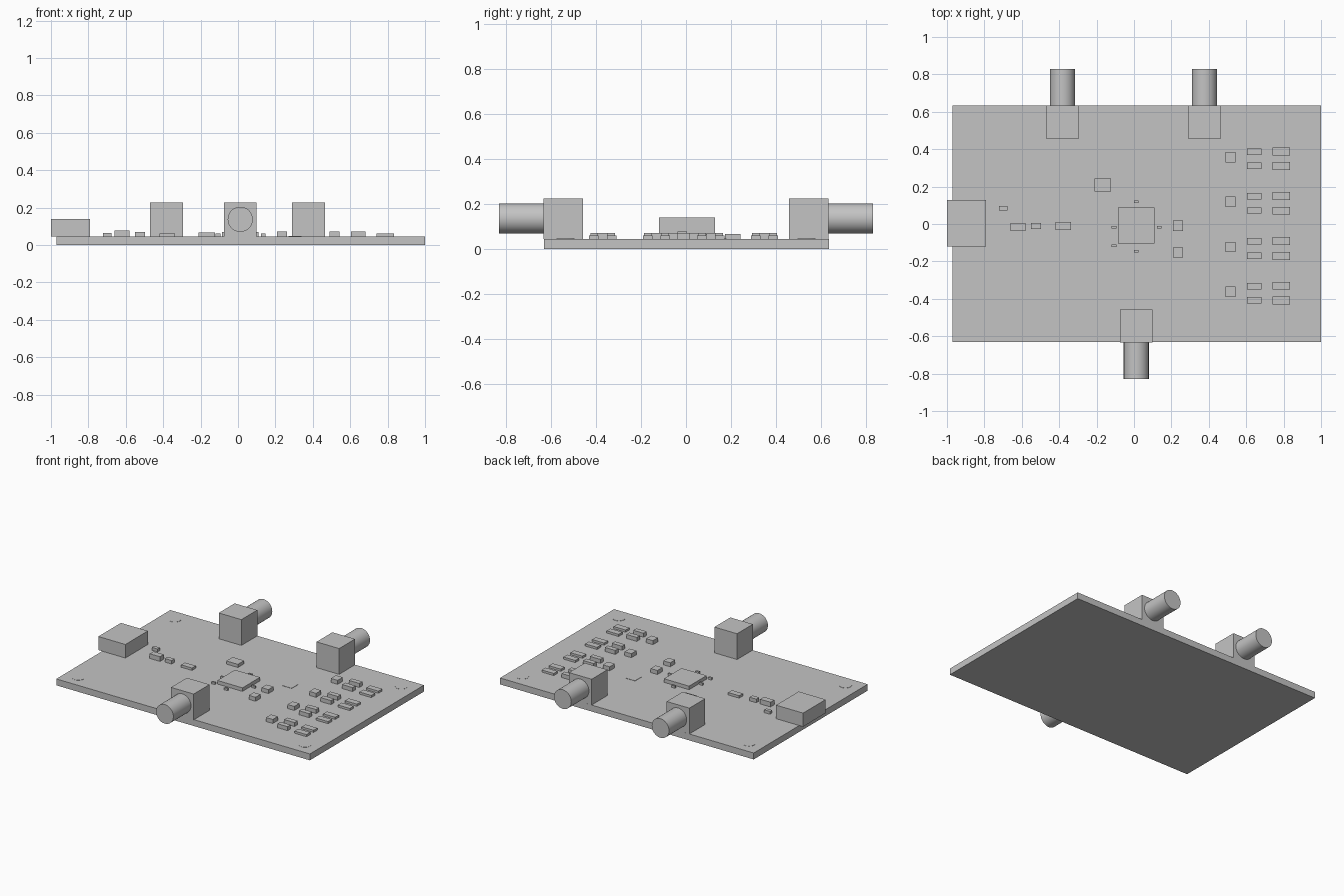
import bpy
import math
from mathutils import Matrix

cube = bpy.data.objects.get("Cube")
if cube:
    bpy.data.objects.remove(cube, do_unlink=True)

grey = bpy.data.materials.new("plain grey")
grey.use_nodes = True
grey.diffuse_color = (0.55, 0.55, 0.55, 1)
grey.node_tree.nodes["Principled BSDF"].inputs["Base Color"].default_value = grey.diffuse_color

TOP = 0.045  # upper face of the board


def box(name, x, y, w, d, top, bottom=TOP):
    """Box centred on x, y with its lower face sunk to 'bottom'."""
    bpy.ops.mesh.primitive_cube_add(size=1)
    ob = bpy.context.object
    ob.name = name
    ob.data.transform(Matrix.Diagonal((w, d, top - bottom, 1)))
    ob.location = (x, y, (top + bottom) / 2)
    ob.data.materials.append(grey)
    return ob


def cylinder(name, loc, radius, depth, tilt=0):
    bpy.ops.mesh.primitive_cylinder_add(vertices=48, radius=radius, depth=depth,
                                        location=loc, rotation=(tilt, 0, 0))
    ob = bpy.context.object
    ob.name = name
    ob.data.materials.append(grey)
    bpy.ops.object.shade_smooth_by_angle(angle=math.radians(40))
    return ob


# Board and corner pads
box("board", 0.015, 0.002, 1.97, 1.265, TOP, 0)
for sx in (-1, 1):
    for sy in (-1, 1):
        cylinder("corner_pad", (0.015 + sx * 0.88, sy * 0.535, TOP - 0.004), 0.04, 0.011)

# Power socket overhanging the right edge
box("power_socket", -0.895, 0.004, 0.21, 0.25, 0.14)

# Coaxial connectors: square body plus barrel past the board edge
for name, x, side in (("back_right", -0.382, 1), ("back_left", 0.377, 1), ("front", 0.012, -1)):
    box(name + "_connector_body", x, side * 0.546, 0.176, 0.176, 0.226)
    cylinder(name + "_connector_barrel", (x, side * 0.73, 0.137), 0.067, 0.2, math.pi / 2)

# Main chip with its small capacitors
box("main_chip", 0.011, -0.008, 0.195, 0.195, 0.07)
for x, y in ((-0.107, -0.018), (-0.107, -0.117), (0.012, 0.118), (0.012, -0.145), (0.135, -0.018)):
    box("chip_capacitor", x, y, 0.026, 0.013, 0.06)

# Power parts and loose parts
box("indicator", -0.698, 0.085, 0.045, 0.025, 0.065)
box("power_capacitor", -0.62, -0.016, 0.08, 0.042, 0.078)
box("power_resistor", -0.523, -0.011, 0.053, 0.032, 0.07)
box("regulator", -0.378, -0.01, 0.085, 0.042, 0.062)
box("oscillator", -0.167, 0.208, 0.09, 0.07, 0.067)
for y in (-0.01, -0.152):
    box("filter_part", 0.236, y, 0.053, 0.055, 0.073)
box("test_pad", 0.305, 0.145, 0.07, 0.07, TOP + 0.002)

# Four repeated channels on the left side
for y in (0.349, 0.11, -0.131, -0.37):
    box("channel_coil", 0.517, y + 0.008, 0.053, 0.056, 0.073)
    for dy in (-0.038, 0.038):
        box("channel_capacitor", 0.643, y + dy, 0.08, 0.034, 0.073)
        box("channel_resistor", 0.787, y + dy * 1.04, 0.093, 0.042, 0.06)
